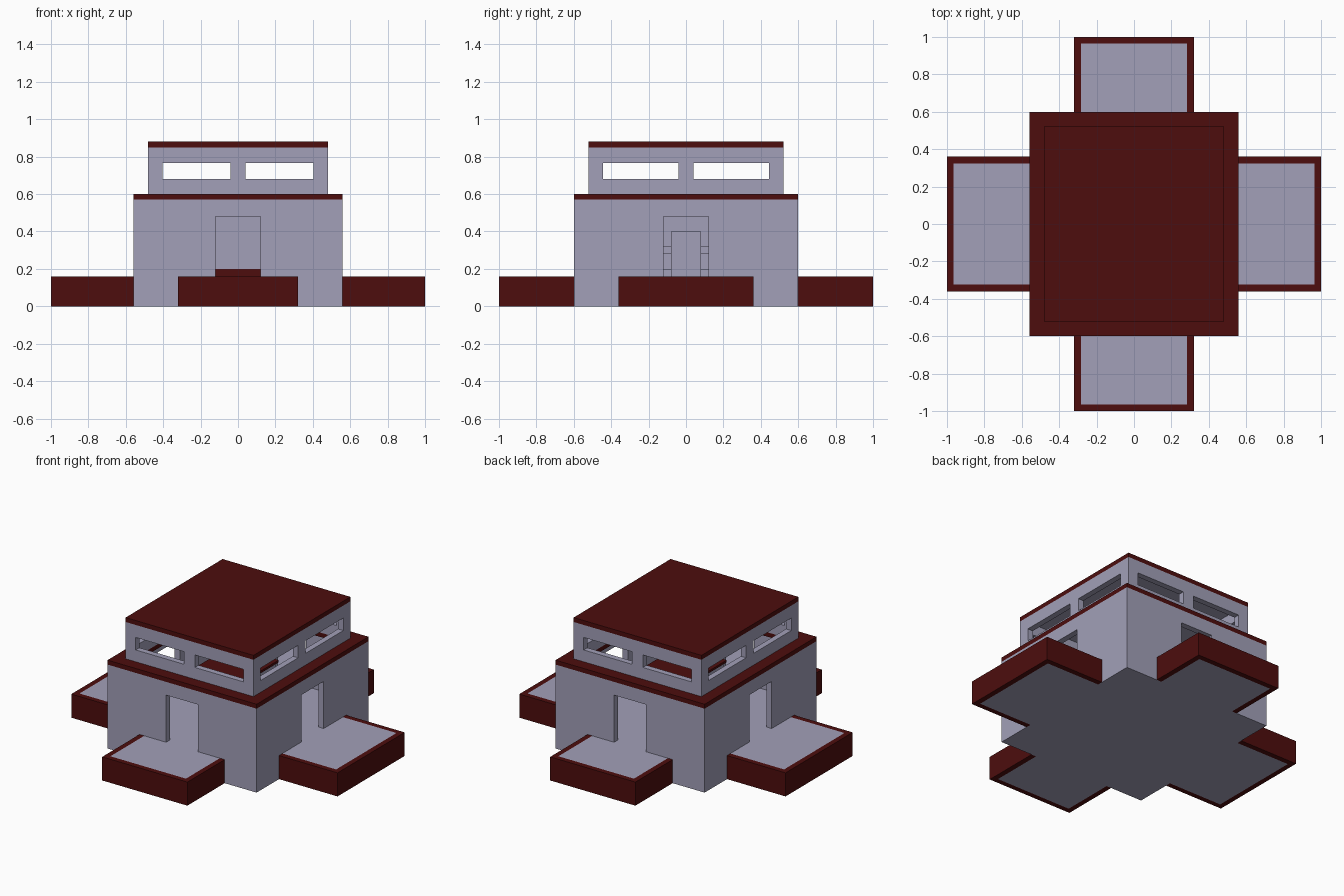
import bpy, bmesh
from mathutils import Matrix

cube = bpy.data.objects.get("Cube")
if cube:
    bpy.data.objects.remove(cube, do_unlink=True)


def material(name, rgb):
    m = bpy.data.materials.new(name)
    m.use_nodes = True
    m.diffuse_color = (*rgb, 1)
    m.node_tree.nodes["Principled BSDF"].inputs["Base Color"].default_value = (*rgb, 1)
    return m


GREY = material("pale lavender grey", (0.36, 0.35, 0.48))
RED = material("dark red", (0.075, 0.004, 0.004))


def finish(name, bm, mat):
    bmesh.ops.recalc_face_normals(bm, faces=bm.faces)
    me = bpy.data.meshes.new(name)
    bm.to_mesh(me)
    bm.free()
    me.materials.append(mat)
    ob = bpy.data.objects.new(name, me)
    bpy.context.collection.objects.link(ob)
    return ob


def box(name, mat, x, y, z):
    """Box from (min, max) pairs."""
    bm = bmesh.new()
    bmesh.ops.create_cube(bm, size=1)
    for v in bm.verts:
        v.co = [r[0] if c < 0 else r[1] for c, r in zip(v.co, (x, y, z))]
    return finish(name, bm, mat)


def panel(name, mat, u, w, depth, holes, place):
    """Slab over u by w with rectangular holes, given depth, then placed."""
    us = sorted({*u, *(c for h in holes for c in h[:2])})
    ws = sorted({*w, *(c for h in holes for c in h[2:])})
    bm = bmesh.new()
    for a, b in zip(us, us[1:]):
        for c, d in zip(ws, ws[1:]):
            if any(h[0] <= a and b <= h[1] and h[2] <= c and d <= h[3] for h in holes):
                continue
            bm.faces.new([bm.verts.new(p) for p in
                          ((a, 0, c), (b, 0, c), (b, 0, d), (a, 0, d))])
    bmesh.ops.remove_doubles(bm, verts=bm.verts, dist=1e-5)
    ext = bmesh.ops.extrude_face_region(bm, geom=bm.faces[:], use_keep_orig=True)
    moved = [g for g in ext["geom"] if isinstance(g, bmesh.types.BMVert)]
    bmesh.ops.translate(bm, verts=moved, vec=(0, depth, 0))
    bmesh.ops.dissolve_limit(bm, angle_limit=0.01, verts=bm.verts, edges=bm.edges)
    bm.transform(place)
    return finish(name, bm, mat)


def storey(name, hx, hy, z, front_holes, side_holes, t=0.04):
    """Four walls; the side walls fit between the front and back ones."""
    for i, side in enumerate(("front", "right", "back", "left")):
        along_x = i % 2 == 0
        half, off = (hx, hy) if along_x else (hy - t, hx)
        turn = Matrix.Rotation(i * 1.5707963, 4, 'Z')
        panel(f"{name}_{side}_wall", GREY, (-half, half), z, t,
              front_holes if along_x else side_holes,
              turn @ Matrix.Translation((0, -off, 0)))


def ring(name, mat, hx, hy, ix, iy, z):
    """Flat rectangular frame."""
    lay = Matrix.Translation((0, 0, z[0])) @ Matrix.Rotation(1.5707963, 4, 'X')
    panel(name, mat, (-hx, hx), (-hy, hy), z[0] - z[1],
          [(-ix, ix, -iy, iy)],
          Matrix.Translation((0, 0, 0)) @ lay @ Matrix.Scale(-1, 4, (0, 1, 0)))


# Lower and upper storeys
door = [(-0.12, 0.12, 0.16, 0.48)]
storey("lower", 0.56, 0.60, (0, 0.57), door, door)
storey("upper", 0.48, 0.52, (0.60, 0.85),
       [(-0.405, -0.04, 0.68, 0.765), (0.04, 0.405, 0.68, 0.765)],
       [(-0.445, -0.04, 0.68, 0.765), (0.04, 0.445, 0.68, 0.765)])

# Floor, ledge, ceiling and roof
box("floor", GREY, (-0.52, 0.52), (-0.56, 0.56), (0, 0.16))
for s, side in ((-1, "right"), (1, "left")):
    box(f"ledge_{side}", RED, sorted((s * 0.44, s * 0.56)), (-0.60, 0.60), (0.57, 0.60))
for s, side in ((-1, "front"), (1, "back")):
    box(f"ledge_{side}", RED, (-0.44, 0.44), sorted((s * 0.48, s * 0.60)), (0.57, 0.60))
box("ceiling", GREY, (-0.44, 0.44), (-0.48, 0.48), (0.84, 0.85))
box("roof", RED, (-0.48, 0.48), (-0.52, 0.52), (0.85, 0.88))


# Terraces: a grey deck held by a red rim on its three outer sides
def terrace(side, half, inner, along_x, s, rim=0.036):
    def part(name, mat, across, out):
        out = sorted((s * out[0], s * out[1]))
        x, y = (out, across) if along_x else (across, out)
        box(f"{side}_terrace_{name}", mat, x, y, (0, 0.16))
    part("deck", GREY, (-half + rim, half - rim), (inner, 1 - rim))
    part("end_rim", RED, (-half, half), (1 - rim, 1))
    part("rim_a", RED, (-half, -half + rim), (inner, 1 - rim))
    part("rim_b", RED, (half - rim, half), (inner, 1 - rim))


for s, sides in ((-1, ("front", "right")), (1, ("back", "left"))):
    terrace(sides[0], 0.32, 0.60, False, s)
    terrace(sides[1], 0.36, 0.56, True, s)

# Central block inside the hall
box("core_base", RED, (-0.17, 0.17), (-0.17, 0.17), (0.16, 0.20))
box("core_block", GREY, (-0.165, 0.165), (-0.165, 0.165), (0.20, 0.485))
box("core_cap", RED, (-0.18, 0.18), (-0.18, 0.18), (0.485, 0.50))
for s, side in ((-1, "right"), (1, "left")):
    box(f"core_skirt_{side}", GREY, sorted((s * 0.17, s * 0.18)), (-0.17, 0.17), (0.16, 0.20))
    box(f"core_bar_{side}", GREY, sorted((s * 0.165, s * 0.18)), (-0.165, 0.165), (0.28, 0.32))
    box(f"core_panel_{side}", GREY, sorted((s * 0.165, s * 0.19)), (-0.08, 0.08), (0.16, 0.40))
